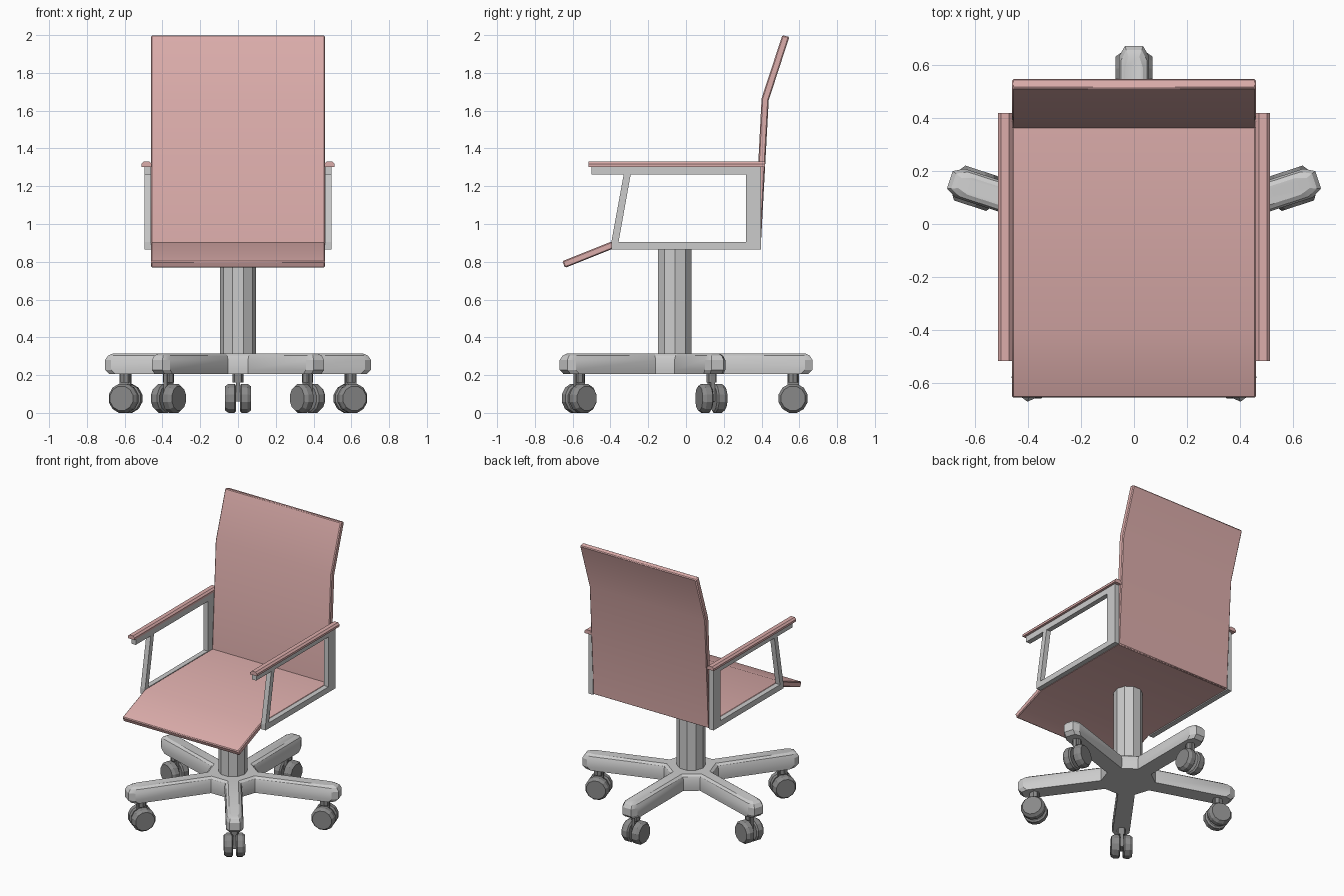
import bpy, bmesh
from math import sin, cos, pi, radians
from mathutils import Matrix, Vector

if "Cube" in bpy.data.objects:
    bpy.data.objects.remove(bpy.data.objects["Cube"])

CY, LEG = -0.059, 0.729      # centre of the star base, leg length

def material(name, col):
    m = bpy.data.materials.new(name)
    m.diffuse_color = (*col, 1)
    m.use_nodes = True
    m.node_tree.nodes["Principled BSDF"].inputs["Base Color"].default_value = m.diffuse_color
    return m

RED = material("red_upholstery", (0.72, 0.42, 0.41))
DARK = material("dark_plastic", (0.25, 0.25, 0.25))

def finish(name, bm, mat=None, bevel=0, smooth=True):
    bmesh.ops.recalc_face_normals(bm, faces=bm.faces)
    me = bpy.data.meshes.new(name)
    bm.to_mesh(me)
    bm.free()
    ob = bpy.data.objects.new(name, me)
    bpy.context.collection.objects.link(ob)
    if mat:
        me.materials.append(mat)
    if bevel:
        b = ob.modifiers.new("Bevel", 'BEVEL')
        b.width, b.segments, b.limit_method, b.angle_limit = bevel, 1, 'ANGLE', radians(40)
    if smooth:
        bpy.ops.object.select_all(action='DESELECT')
        ob.select_set(True)
        bpy.context.view_layer.objects.active = ob
        bpy.ops.object.shade_smooth_by_angle(angle=radians(28))
    return ob

def loft(bm, rings):
    """Skin a stack of equal-length point rings and cap both ends."""
    vs = [[bm.verts.new(p) for p in r] for r in rings]
    n = len(vs[0])
    for a, b in zip(vs, vs[1:]):
        for i in range(n):
            bm.faces.new((a[i], a[(i + 1) % n], b[(i + 1) % n], b[i]))
    bm.faces.new(vs[0])
    bm.faces.new(vs[-1])

def side_profile(bm, pts, x0, x1):
    """Extrude a (y, z) outline along x."""
    loft(bm, [[(x, y, z) for y, z in pts] for x in (x0, x1)])

# Seat with drooping front edge
bm = bmesh.new()
side_profile(bm, [(0.39, 0.867), (0.38, 0.905), (-0.40, 0.905), (-0.655, 0.803),
                  (-0.64, 0.768), (-0.392, 0.867)], -0.46, 0.46)
finish("seat", bm, RED, 0.006)

# Backrest with tilted top
bm = bmesh.new()
side_profile(bm, [(0.395, 0.867), (0.438, 1.655), (0.547, 1.99), (0.51, 2.0),
                  (0.40, 1.665), (0.36, 0.88)], -0.46, 0.46)
finish("backrest", bm, RED, 0.006)

# Arm frames and pads
for side, s in (("left", -1), ("right", 1)):
    bm = bmesh.new()
    for pts in ([(-0.395, 0.865), (0.396, 0.865), (0.396, 0.905), (-0.395, 0.905)],
                [(0.318, 0.905), (0.396, 0.905), (0.396, 1.262), (0.318, 1.262)],
                [(-0.50, 1.262), (0.396, 1.262), (0.396, 1.305), (-0.50, 1.305)],
                [(-0.395, 0.905), (-0.357, 0.905), (-0.293, 1.262), (-0.33, 1.262)]):
        side_profile(bm, pts, s * 0.46, s * 0.495)
    finish(side + "_arm_frame", bm)
    bm = bmesh.new()
    section = [(0.458, 1.303), (0.512, 1.303), (0.512, 1.318), (0.50, 1.33),
               (0.47, 1.33), (0.458, 1.318)]
    loft(bm, [[(s * x, y, z) for x, z in section] for y in (-0.516, 0.418)])
    finish(side + "_arm_pad", bm, RED)

# Ten-sided column
bm = bmesh.new()
loft(bm, [[(0.094 * cos(k * pi / 5), CY + 0.094 * sin(k * pi / 5), z) for k in range(10)]
          for z in (0.25, 0.87)])
finish("column", bm)

# Five-legged star base: stacked outlines with chamfered top and tips
def star(z, inset, tip):
    w, r = 0.057 - inset, 0.17 - inset
    h = (r * sin(pi / 5) - w) / cos(pi / 5)
    root = r * cos(pi / 5) + h * sin(pi / 5)
    end = LEG - tip
    leg = [(root, -w), (end - 0.04, -w), (end, -w * 0.6), (end, w * 0.6), (end - 0.04, w), (root, w)]
    ring = []
    for k in range(5):
        a = pi / 2 + k * 2 * pi / 5
        ring += [(u * cos(a) - v * sin(a), CY + u * sin(a) + v * cos(a), z) for u, v in leg]
    return ring

bm = bmesh.new()
loft(bm, [star(0.205, 0.002, 0.025), star(0.228, 0, 0), star(0.28, 0, 0),
          star(0.303, 0.008, 0.015), star(0.315, 0.024, 0.04)])
finish("star_base", bm)

# Twin-wheel casters
def caster(k):
    bm = bmesh.new()
    for s in (-1, 1):
        loft(bm, [[(s * x, r * cos((i + .5) * pi / 6), 0.077 + r * sin((i + .5) * pi / 6))
                   for i in range(12)]
                  for x, r in ((0.01, 0.068), (0.018, 0.0797), (0.05, 0.0797), (0.069, 0.066))])
    # stem and axle
    loft(bm, [[(x, y, z) for x, y in ((-.011, -.03), (.011, -.03), (.011, .03), (-.011, .03))]
              for z in (0.06, 0.207)])
    loft(bm, [[(0.028 * cos(i * pi / 4), 0.03 * sin(i * pi / 4), z) for i in range(8)]
              for z in (0.16, 0.207)])
    a = k * 2 * pi / 5
    bmesh.ops.transform(bm, verts=bm.verts, matrix=Matrix.Translation((0, CY, 0))
                        @ Matrix.Rotation(a, 4, 'Z') @ Matrix.Translation((0, 0.626, 0)))
    finish(f"caster_{k + 1}", bm, DARK, smooth=False)

for k in range(5):
    caster(k)
